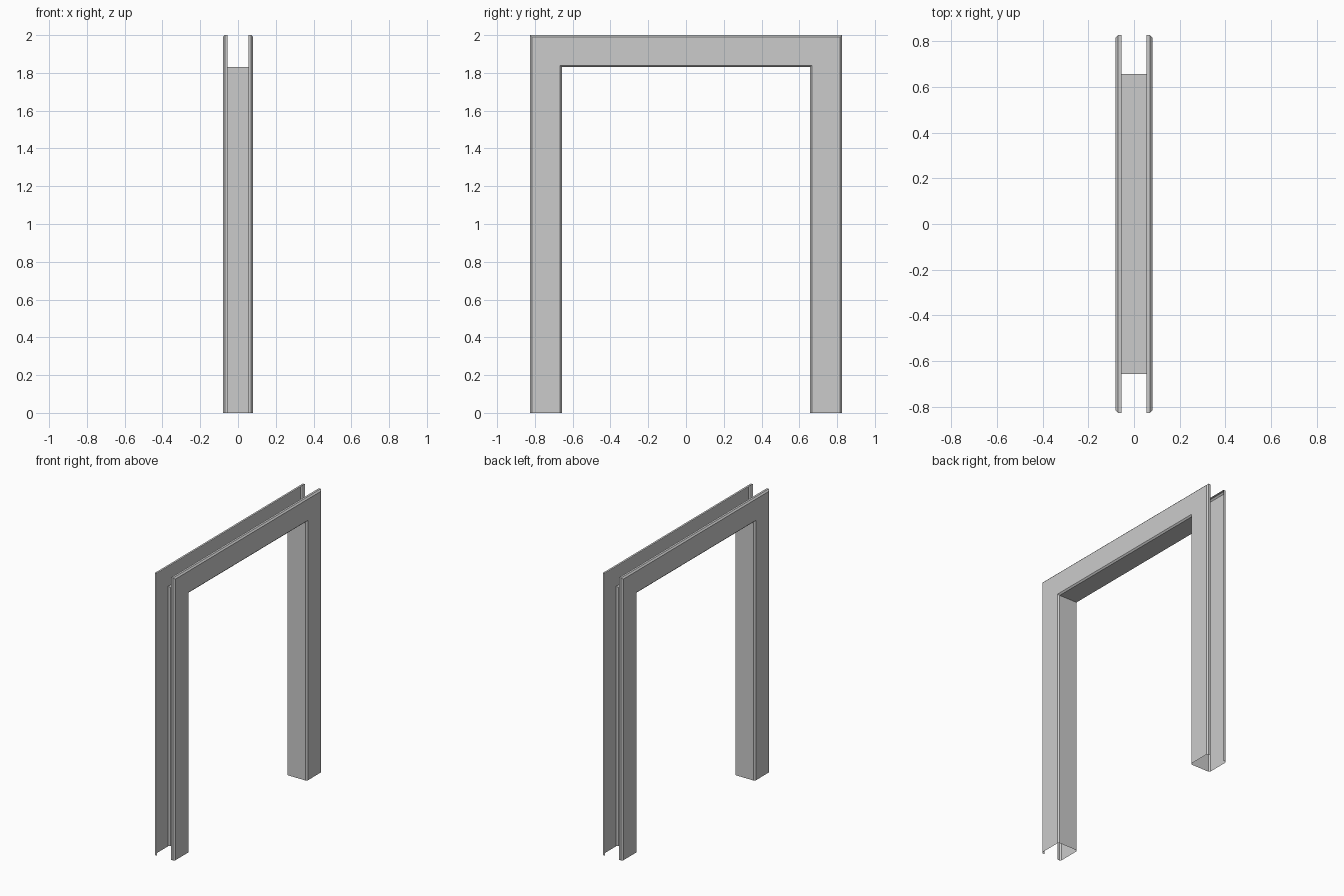
import bpy
import bmesh

cube = bpy.data.objects.get("Cube")
if cube:
    bpy.data.objects.remove(cube, do_unlink=True)

OPEN_Y = 0.656    # half width of the opening
OPEN_Z = 1.83     # height of the opening
HALF_X = 0.08     # half depth of the frame
FACE = 0.17       # width of the face around the opening
LIP_X = 0.055     # inner end of the folded-back lip
BEND = 0.01       # size of the chamfered bends

# Painted metal
metal = bpy.data.materials.new("grey_metal")
metal.use_nodes = True
grey = (0.6, 0.6, 0.6, 1)
metal.diffuse_color = grey
metal.node_tree.nodes["Principled BSDF"].inputs["Base Color"].default_value = grey

# Folded sheet section: (x, distance outward from the opening)
half = [(LIP_X, FACE), (HALF_X - BEND, FACE), (HALF_X, FACE - BEND),
        (HALF_X, BEND), (HALF_X - BEND, 0)]
section = half + [(-x, d) for x, d in reversed(half)]

# Path round the opening: side of y, base height, whether the offset lifts it
path = [(-1, 0, 0), (-1, OPEN_Z, 1), (1, OPEN_Z, 1), (1, 0, 0)]

# Sweep the section up one post, across the head and down the other post
bm = bmesh.new()
rings = [[bm.verts.new((x, side * (OPEN_Y + d), z + d * lift))
          for x, d in section] for side, z, lift in path]
for a, b in zip(rings, rings[1:]):
    for i in range(len(section) - 1):
        bm.faces.new((a[i], a[i + 1], b[i + 1], b[i]))

# Turn the sheet so that its faces point outward
bm.normal_update()
if any(f.normal.x < -0.9 and f.calc_center_median().x > 0 for f in bm.faces):
    bmesh.ops.reverse_faces(bm, faces=bm.faces[:])

mesh = bpy.data.meshes.new("door_frame")
bm.to_mesh(mesh)
bm.free()
mesh.materials.append(metal)
frame = bpy.data.objects.new("door_frame", mesh)
bpy.context.collection.objects.link(frame)
